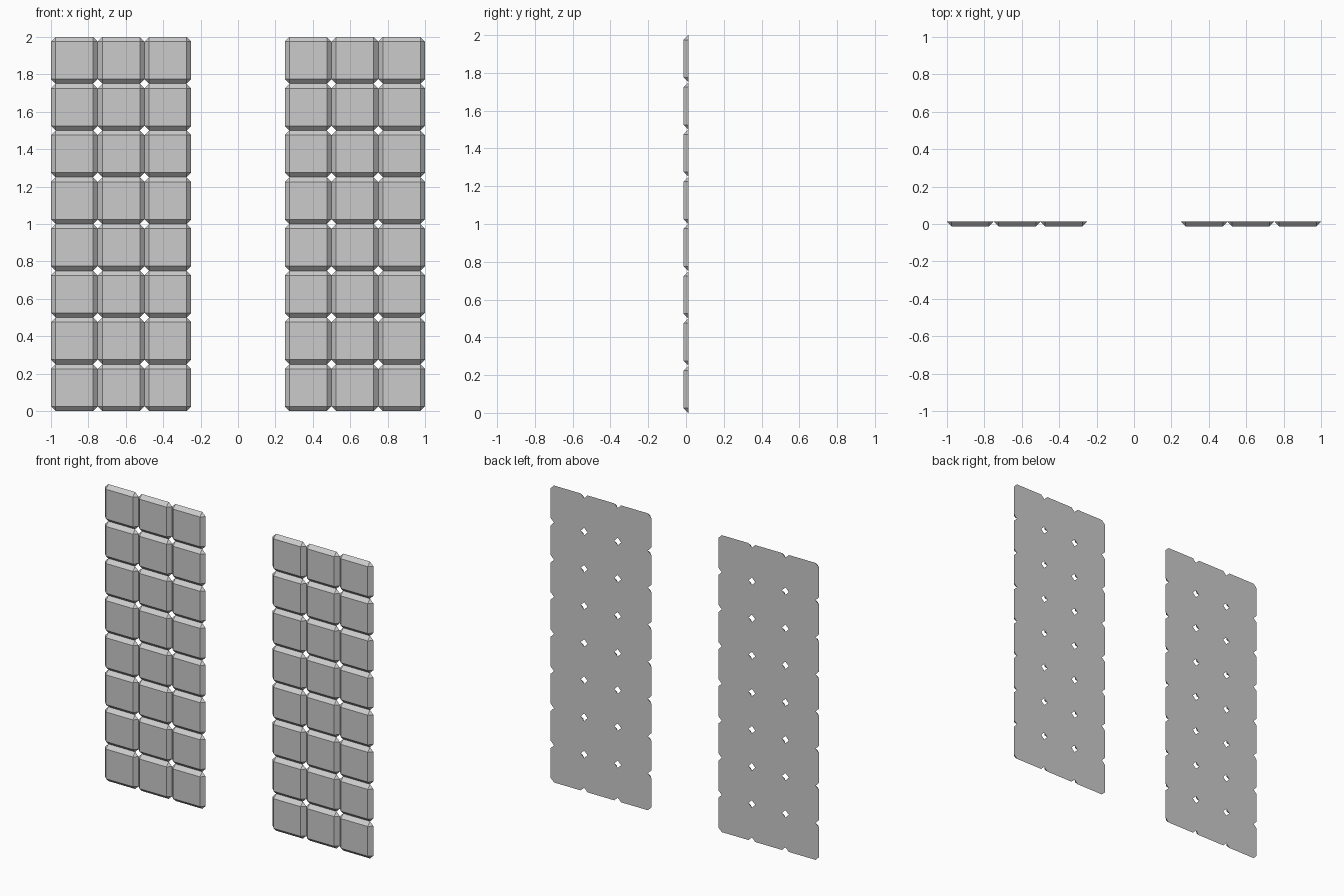
import bpy
import bmesh

if "Cube" in bpy.data.objects:
    bpy.data.objects.remove(bpy.data.objects["Cube"])

P = 0.25      # tile pitch
B = 0.025     # bevel width and tile thickness
H = B / 2

# One bevelled tile: square front face, clipped-corner back face
cx, cz = 1.5 * P, P / 2
r, s = P / 2, P / 2 - B
bm = bmesh.new()
front, back = [], []
for sx, sz in ((-1, -1), (1, -1), (1, 1), (-1, 1)):
    front.append(bm.verts.new((cx + sx * s, -H, cz + sz * s)))
    pair = [(sx * r, sz * s), (sx * s, sz * r)]
    if sx * sz < 0:
        pair.reverse()
    back += [bm.verts.new((cx + x, H, cz + z)) for x, z in pair]

bm.faces.new(front)
bm.faces.new(back)
for i in range(4):
    j = (i + 1) % 4
    a, b, c = back[2 * i], back[2 * i + 1], back[2 * j]
    bm.faces.new((front[i], a, b))               # corner facet
    bm.faces.new((front[i], b, c, front[j]))     # sloped side
bmesh.ops.recalc_face_normals(bm, faces=bm.faces)

mesh = bpy.data.meshes.new("tile_panels")
bm.to_mesh(mesh)
bm.free()
panels = bpy.data.objects.new("tile_panels", mesh)
bpy.context.collection.objects.link(panels)

# Repeat into a 3 x 8 panel
for name, count, step in (("columns", 3, (P, 0, 0)), ("rows", 8, (0, 0, P))):
    arr = panels.modifiers.new(name, 'ARRAY')
    arr.count = count
    arr.use_relative_offset = False
    arr.use_constant_offset = True
    arr.constant_offset_displace = step

# Mirror to the other side of the gap
mir = panels.modifiers.new("mirror", 'MIRROR')
mir.use_axis = (True, False, False)
mir.use_mirror_merge = False
